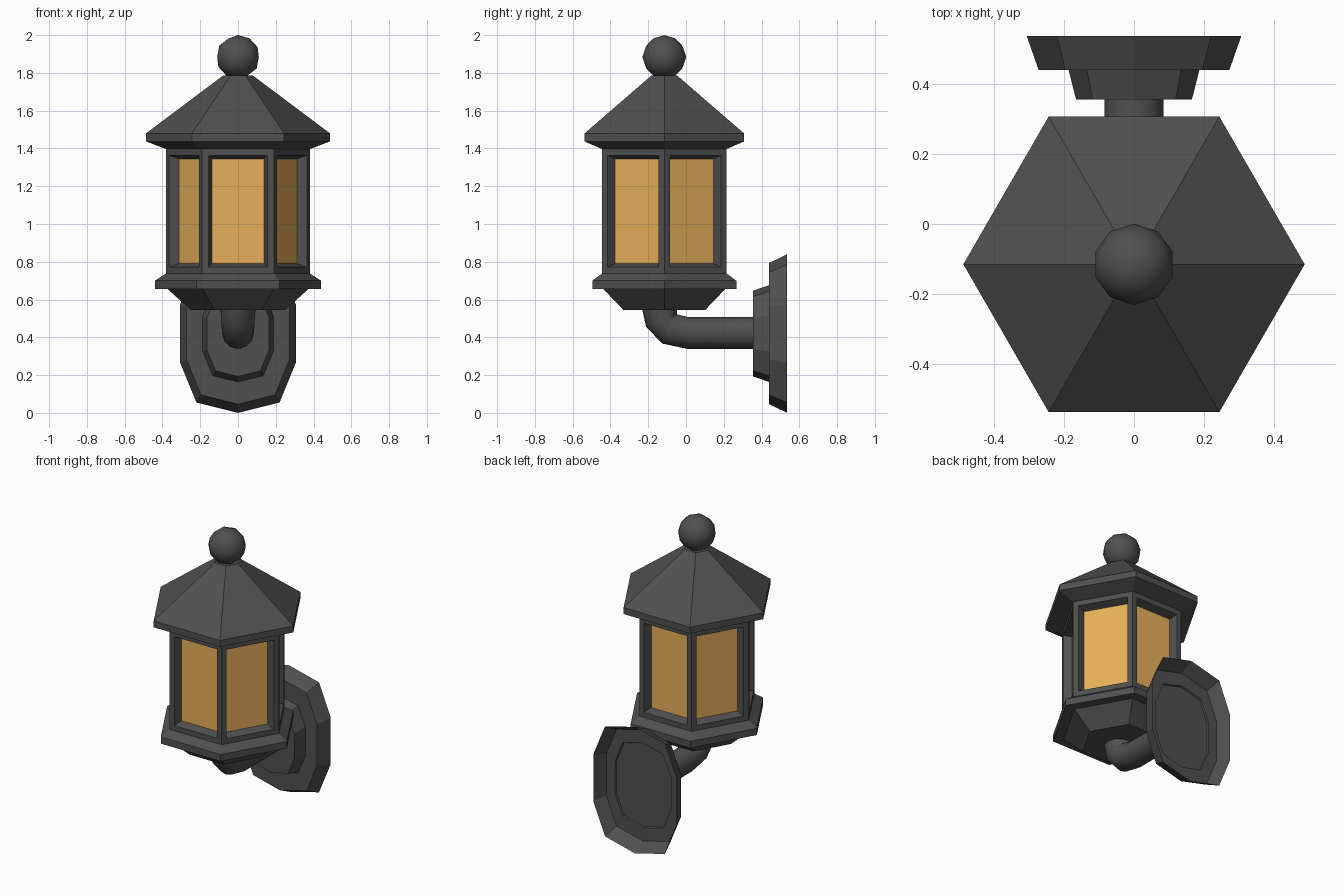
import bpy, bmesh, math
from mathutils import Vector

if "Cube" in bpy.data.objects:
    bpy.data.objects.remove(bpy.data.objects["Cube"])

AXIS_Y = -0.115


def material(name, color):
    m = bpy.data.materials.new(name)
    m.diffuse_color = (*color, 1)
    m.use_nodes = True
    m.node_tree.nodes["Principled BSDF"].inputs["Base Color"].default_value = m.diffuse_color
    return m


IRON = material("dark_iron", (0.08, 0.08, 0.08))
GLASS = material("amber_glass", (0.80, 0.43, 0.10))


def finish(bm, name, mats=(IRON,), smooth=None):
    me = bpy.data.meshes.new(name)
    bmesh.ops.recalc_face_normals(bm, faces=bm.faces)
    bm.to_mesh(me)
    bm.free()
    ob = bpy.data.objects.new(name, me)
    bpy.context.collection.objects.link(ob)
    for m in mats:
        me.materials.append(m)
    if smooth:
        bpy.ops.object.select_all(action='DESELECT')
        ob.select_set(True)
        bpy.context.view_layer.objects.active = ob
        bpy.ops.object.shade_smooth_by_angle(angle=math.radians(smooth))
    return ob


def loft(rings):
    """Join equal-length point loops into a capped solid."""
    bm = bmesh.new()
    loops = [[bm.verts.new(p) for p in r] for r in rings]
    n = len(loops[0])
    for a, b in zip(loops, loops[1:]):
        for i in range(n):
            j = (i + 1) % n
            bm.faces.new((a[i], a[j], b[j], b[i]))
    bm.faces.new(loops[0])
    bm.faces.new(loops[-1])
    bmesh.ops.recalc_face_normals(bm, faces=bm.faces)
    return bm


def hexes(profile):
    return loft([[(r * math.cos(i * math.pi / 3), AXIS_Y + r * math.sin(i * math.pi / 3), z)
                  for i in range(6)] for r, z in profile])


# lantern base and roof
finish(hexes([(0.25, 0.545), (0.372, 0.655), (0.44, 0.655), (0.44, 0.70), (0.381, 0.738)]), "lantern_base")
finish(hexes([(0.381, 1.397), (0.487, 1.437), (0.487, 1.48), (0.08, 1.785)]), "roof")

# lantern body: each side gets a frame, a sloped reveal and a recessed pane
bm = hexes([(0.381, 0.738), (0.381, 1.397)])
sides = [f for f in bm.faces if abs(f.normal.z) < 0.5]
bmesh.ops.inset_individual(bm, faces=sides, thickness=0.048)
bmesh.ops.inset_individual(bm, faces=sides, thickness=0.025, depth=-0.05)
for f in sides:
    f.material_index = 1
finish(bm, "lantern_body", (IRON, GLASS))

# ball finial
bm = bmesh.new()
bmesh.ops.create_icosphere(bm, subdivisions=2, radius=0.116)
bmesh.ops.translate(bm, verts=bm.verts, vec=(0, AXIS_Y, 1.884))
finish(bm, "finial", smooth=60)

# curved bracket arm
path = [(0.40, 0.423, 0.084), (0.01, 0.423, 0.084), (-0.09, 0.445, 0.086),
        (-0.13, 0.49, 0.088), (-0.14, 0.57, 0.095)]
pts = [Vector((0, y, z)) for y, z, _ in path]
rings = []
for i, p in enumerate(pts):
    t = (pts[min(i + 1, len(pts) - 1)] - pts[max(i - 1, 0)]).normalized()
    side, up, r = Vector((1, 0, 0)), t.cross(Vector((1, 0, 0))), path[i][2]
    rings.append([p + r * (math.cos(a) * side + math.sin(a) * up)
                  for a in (k * math.pi / 6 for k in range(12))])
finish(loft(rings), "bracket_arm", smooth=45)

# stepped ten-sided wall plate, hollow at the back
half = [(0, -0.42), (0.22, -0.365), (0.306, -0.155), (0.306, 0.155), (0.22, 0.365), (0, 0.42)]
outline = half + [(-x, z) for x, z in half[-2:0:-1]]
steps = [(0.54, 0.355), (0.61, 0.44), (0.89, 0.44), (1, 0.536),
         (0.88, 0.452), (0.67, 0.452), (0.66, 0.443)]
finish(loft([[(x * s, y, 0.42 + z * s) for x, z in outline] for s, y in steps]), "wall_plate")
